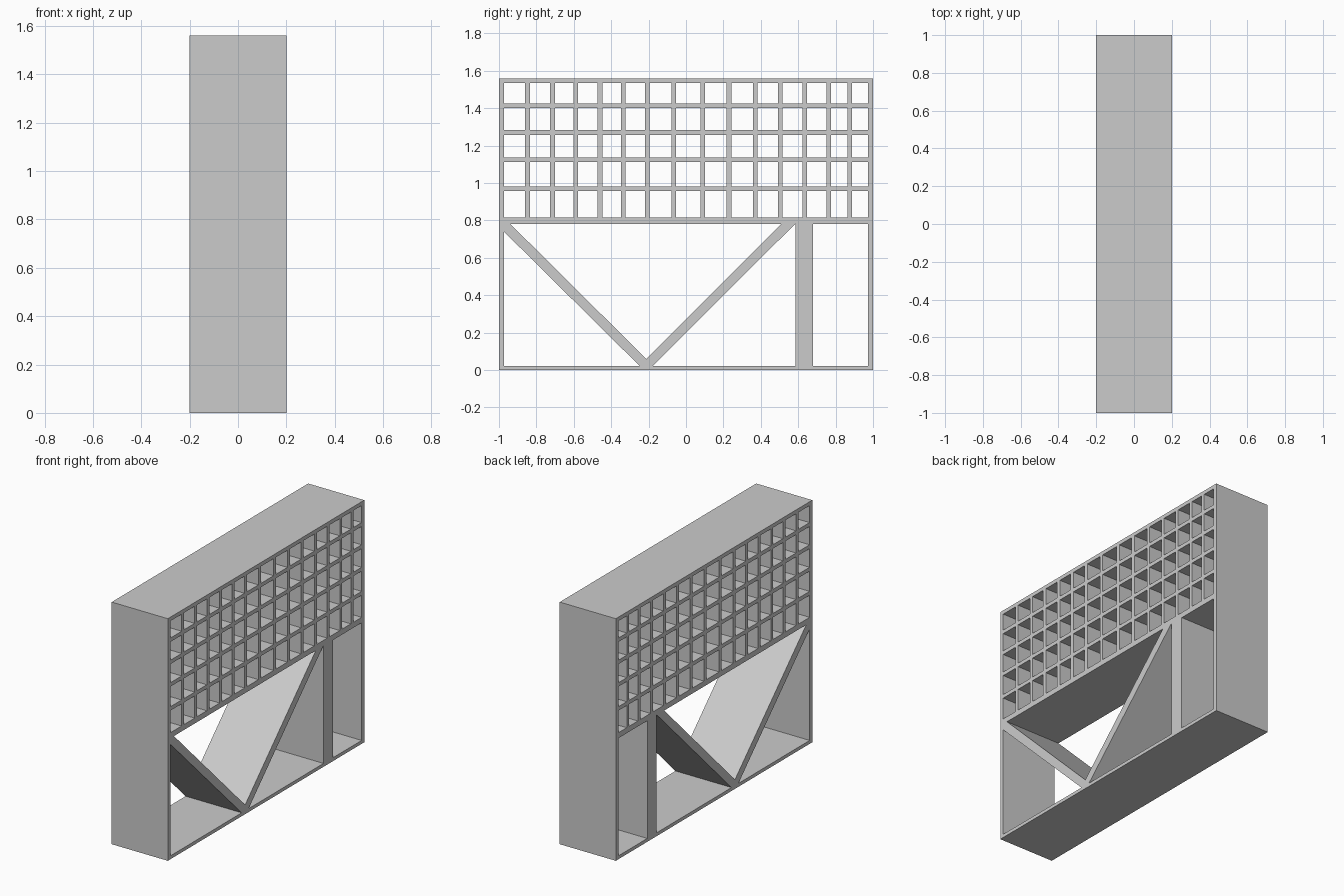
import bpy, bmesh

if "Cube" in bpy.data.objects:
    bpy.data.objects.remove(bpy.data.objects["Cube"])

HALF = 0.2  # half depth along x


def prisms(name, profiles):
    """Extrude closed (y, z) profiles through the full depth as one object."""
    bm = bmesh.new()
    for pts in profiles:
        face = bm.faces.new([bm.verts.new((-HALF, y, z)) for y, z in pts])
        ext = bmesh.ops.extrude_face_region(bm, geom=[face])
        moved = [v for v in ext["geom"] if isinstance(v, bmesh.types.BMVert)]
        bmesh.ops.translate(bm, verts=moved, vec=(2 * HALF, 0, 0))
    bmesh.ops.recalc_face_normals(bm, faces=bm.faces)
    mesh = bpy.data.meshes.new(name)
    bm.to_mesh(mesh)
    bm.free()
    obj = bpy.data.objects.new(name, mesh)
    bpy.context.collection.objects.link(obj)
    return obj


def rect(y0, y1, z0, z1):
    return [(y0, z0), (y1, z0), (y1, z1), (y0, z1)]


IN = 0.973        # inner face of the side walls
TIP = -0.213      # where the two braces meet
DECK0, DECK1 = 0.78, 0.815
TOP0, TOP1 = 1.535, 1.56
T = 0.0125        # half thickness of lattice bars

# Outer frame
prisms("left_wall", [rect(-1, -IN, 0, TOP0)])
prisms("right_wall", [rect(IN, 1, 0, TOP0)])
prisms("top_panel", [rect(-1, 1, TOP0, TOP1)])
prisms("floor_panel", [rect(-IN, TIP, 0, 0.022), rect(TIP, IN, 0, 0.022)])
prisms("middle_shelf", [rect(-IN, IN, DECK0, DECK1)])

# Lattice shelves across the upper half
shelf_z = [0.97, 1.125, 1.27, 1.413]
prisms("lattice_shelves", [rect(-IN, IN, z - T, z + T) for z in shelf_z])

# Upright dividers, fitted between the shelves
divider_y = [-0.847, -0.714, -0.59, -0.46, -0.335, -0.207, -0.065,
             0.09, 0.23, 0.37, 0.504, 0.635, 0.763, 0.876]
lows = [DECK1] + [z + T for z in shelf_z]
highs = [z - T for z in shelf_z] + [TOP0]
prisms("lattice_dividers", [rect(y - T, y + T, a, b)
                            for y in divider_y for a, b in zip(lows, highs)])

# Post and V-shaped braces in the lower half
prisms("post", [rect(0.585, 0.68, 0.022, DECK0)])
prisms("left_brace", [[(-IN, 0.74), (-0.248, 0.022), (TIP, 0.022),
                       (TIP, 0.06), (-0.938, DECK0), (-IN, DECK0)]])
prisms("right_brace", [[(TIP, 0.022), (-0.178, 0.022), (0.582, DECK0),
                        (0.507, DECK0), (TIP, 0.06)]])
